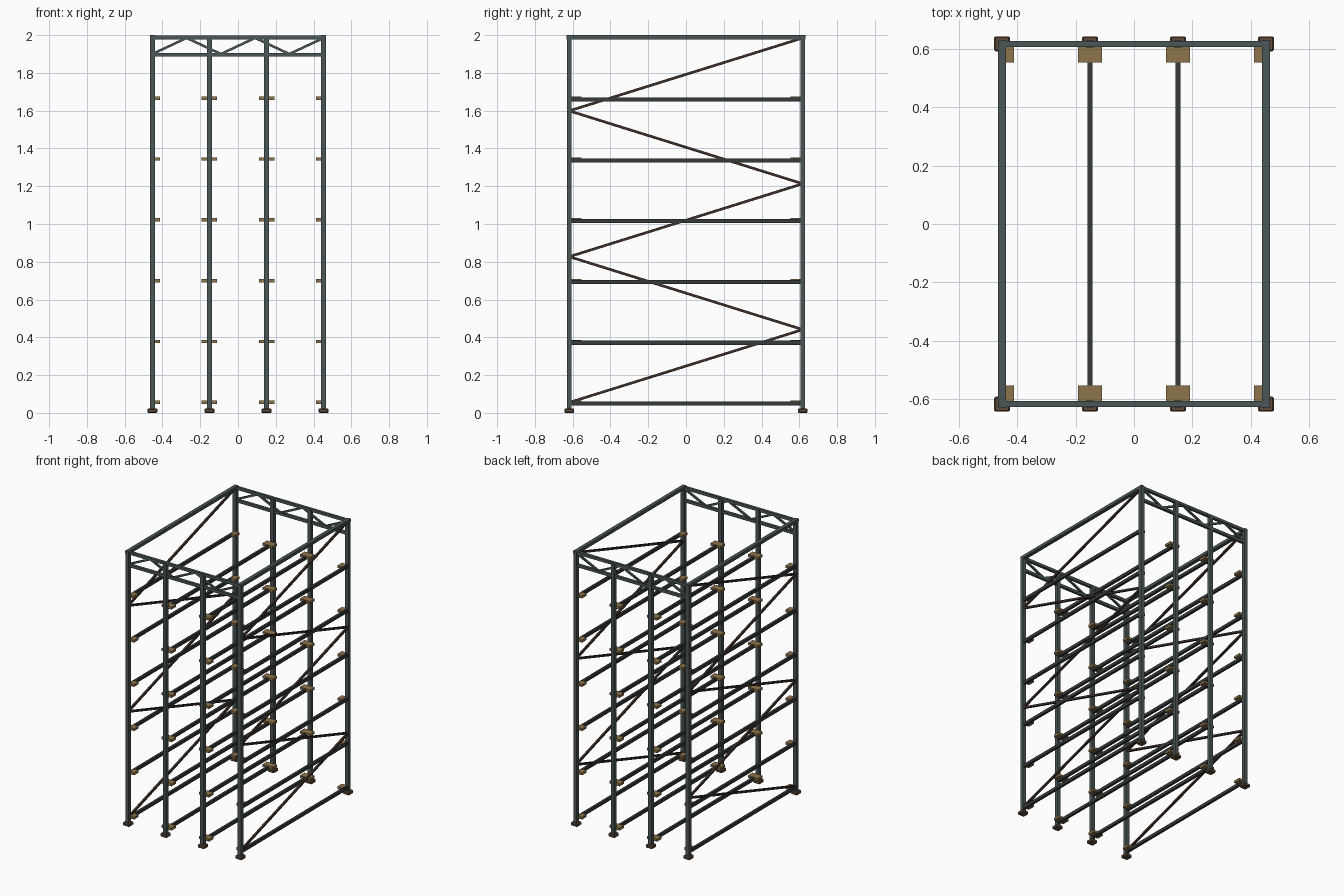
import bpy
from mathutils import Vector

cube = bpy.data.objects.get("Cube")
if cube:
    bpy.data.objects.remove(cube, do_unlink=True)


def material(name, rgb):
    m = bpy.data.materials.new(name)
    m.use_nodes = True
    m.diffuse_color = (*rgb, 1)
    m.node_tree.nodes["Principled BSDF"].inputs["Base Color"].default_value = (*rgb, 1)
    return m


slate = material("slate steel", (0.072, 0.095, 0.095))
dark = material("dark steel", (0.036, 0.043, 0.042))
tan = material("tan bracket", (0.27, 0.175, 0.07))
brown = material("brown foot", (0.115, 0.068, 0.04))
rust = material("dark rust", (0.05, 0.03, 0.022))


def box(name, center, size, mat, bevel=0):
    x, y, z = (s / 2 for s in size)
    ring = [(-x, -y), (x, -y), (x, y), (-x, y)]
    verts = [(a, b, -z) for a, b in ring] + [(a, b, z) for a, b in ring]
    faces = [(3, 2, 1, 0), (4, 5, 6, 7)]
    faces += [(i, (i + 1) % 4, (i + 1) % 4 + 4, i + 4) for i in range(4)]
    mesh = bpy.data.meshes.new(name)
    mesh.from_pydata(verts, [], faces)
    mesh.materials.append(mat)
    ob = bpy.data.objects.new(name, mesh)
    ob.location = center
    bpy.context.collection.objects.link(ob)
    if bevel:
        mod = ob.modifiers.new("bevel", "BEVEL")
        mod.width = bevel
        mod.segments = 1
    return ob


def bar(name, start, end, width, mat):
    # Square bar between two points
    a, b = Vector(start), Vector(end)
    ob = box(name, (a + b) / 2, (width, width, (b - a).length), mat)
    ob.rotation_mode = "QUATERNION"
    ob.rotation_quaternion = (b - a).to_track_quat("Z", "Y")


X, Y = 0.453, 0.618
columns = [-X, -X / 3, X / 3, X]
levels = [0.049 + 0.322 * i for i in range(6)]

for x in columns:
    for side in (-1, 1):
        # Posts and feet
        box("post", (x, side * Y, 1.005), (0.027, 0.026, 1.97), slate)
        box("foot", (x, side * Y, 0.012), (0.054, 0.052, 0.024), brown, 0.005)
        # Shelf brackets, half width on the outer posts
        outer = abs(x) > 0.4
        bx = x - 0.0205 * (1 if x > 0 else -1) if outer else x
        for z in levels:
            box("bracket", (bx, side * 0.581, z + 0.007),
                (0.041 if outer else 0.082, 0.053, 0.017), tan)
    # Shelf rails
    for z in levels:
        box("shelf_rail", (x, 0, z), (0.018, 2 * Y - 0.02, 0.022), dark)

# End trusses
for y in (-Y, Y):
    box("top_chord", (0, y, 1.988), (2 * X, 0.02, 0.02), slate)
    box("bottom_chord", (0, y, 1.896), (2 * X, 0.02, 0.02), slate)
    points = [(-X + 0.4 * X * i, y, 1.985 if i % 2 else 1.9) for i in range(6)]
    for a, b in zip(points, points[1:]):
        bar("truss_web", a, b, 0.013, slate)

# Side top beams and zigzag braces
for x in (-X, X):
    box("side_top_beam", (x, 0, 1.989), (0.027, 1.264, 0.022), slate)
    points = [(x, Y if i % 2 else -Y, 0.055 + 0.386 * i) for i in range(6)]
    for a, b in zip(points, points[1:]):
        bar("side_brace", a, b, 0.014, rust)
